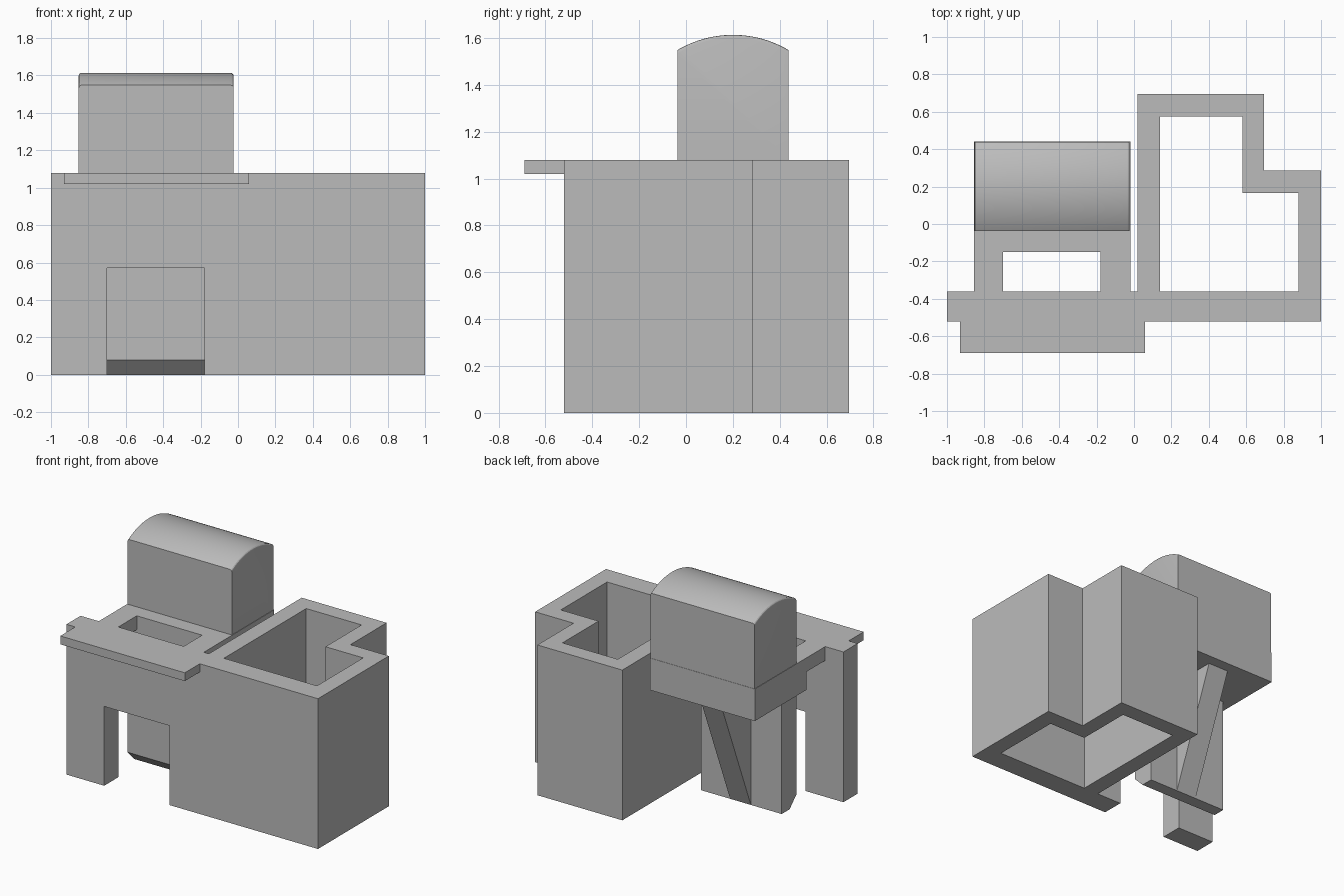
import bpy
import bmesh
import math
from mathutils import Vector

cube = bpy.data.objects.get("Cube")
if cube:
    bpy.data.objects.remove(cube, do_unlink=True)

# Single plain grey
grey = bpy.data.materials.new("plain grey")
grey.use_nodes = True
colour = (0.5, 0.5, 0.5, 1)
grey.diffuse_color = colour
grey.node_tree.nodes["Principled BSDF"].inputs["Base Color"].default_value = colour


def finish(name, bm):
    bmesh.ops.recalc_face_normals(bm, faces=bm.faces[:])
    mesh = bpy.data.meshes.new(name)
    bm.to_mesh(mesh)
    bm.free()
    mesh.materials.append(grey)
    obj = bpy.data.objects.new(name, mesh)
    bpy.context.collection.objects.link(obj)
    return obj


def prism(bm, profile, axis, start, end):
    """Extrude a 2D profile along an axis; profile holds the other two coordinates."""
    verts = []
    for p in profile:
        co = list(p)
        co.insert(axis, start)
        verts.append(bm.verts.new(co))
    face = bm.faces.new(verts)
    out = bmesh.ops.extrude_face_region(bm, geom=[face])
    move = Vector((0, 0, 0))
    move[axis] = end - start
    new = [g for g in out["geom"] if isinstance(g, bmesh.types.BMVert)]
    bmesh.ops.translate(bm, verts=new, vec=move)


def part(name, profile, axis, start, end):
    bm = bmesh.new()
    prism(bm, profile, axis, start, end)
    return finish(name, bm)


def rect(a0, a1, b0, b1):
    return [(a0, b0), (a1, b0), (a1, b1), (a0, b1)]


TOP = 1.08
DOOR_L, DOOR_R = -0.70, -0.18

# Front wall with doorway
part("front_wall", [(-1, 0), (DOOR_L, 0), (DOOR_L, 0.57), (DOOR_R, 0.57),
                    (DOOR_R, 0), (0.02, 0), (0.02, TOP), (-1, TOP)], 1, -0.52, -0.36)

# Stepped room, open above and below
outer = [(0.02, -0.52), (1, -0.52), (1, 0.285), (0.695, 0.285), (0.695, 0.695), (0.02, 0.695)]
inner = [(0.14, -0.36), (0.88, -0.36), (0.88, 0.165), (0.58, 0.165), (0.58, 0.575), (0.14, 0.575)]
bm = bmesh.new()
rings = [[bm.verts.new((x, y, z)) for x, y in loop]
         for loop, z in ((outer, 0), (outer, TOP), (inner, TOP), (inner, 0))]
for r in range(4):
    a, b = rings[r], rings[(r + 1) % 4]
    for i in range(6):
        j = (i + 1) % 6
        bm.faces.new((a[i], a[j], b[j], b[i]))
finish("stepped_room", bm)

# Ledge over the doorway
part("front_ledge", rect(-0.93, 0.06, -0.69, -0.52), 2, 1.02, TOP)

# Deck arms either side of the opening
for name, x0, x1 in (("deck_arm_right", -0.855, DOOR_L), ("deck_arm_left", DOOR_R, -0.02)):
    part(name, rect(x0, x1, -0.36, -0.15), 2, 0.98, TOP)

# Base block under the arched box
part("base_block", rect(-0.855, -0.02, -0.15, 0.44), 2, 0.85, TOP)

# Arched box with softened roof ends
y0, y1, spring, rise, steps = -0.037, 0.438, 1.548, 0.065, 24
half = (y1 - y0) / 2
radius = (half ** 2 + rise ** 2) / (2 * rise)
sweep = math.asin(half / radius)
mid = (y0 + y1) / 2
centre = spring + rise - radius
arch = []
for i in range(steps + 1):
    t = sweep * (1 - 2 * i / steps)
    arch.append((mid + radius * math.sin(t), centre + radius * math.cos(t)))
bm = bmesh.new()
prism(bm, [(y0, TOP), (y1, TOP)] + arch, 0, -0.852, -0.023)
ends = [e for e in bm.edges
        if abs(e.verts[0].co.x - e.verts[1].co.x) < 1e-4
        and min(v.co.z for v in e.verts) > spring - 0.001]
bmesh.ops.bevel(bm, geom=ends, offset=0.014, segments=3, profile=0.5, affect="EDGES")
box = finish("arched_box", bm)
bpy.ops.object.select_all(action="DESELECT")
box.select_set(True)
bpy.context.view_layer.objects.active = box
bpy.ops.object.shade_smooth_by_angle(angle=math.radians(25))

# Support panel with chamfered toe
part("support_panel", [(-0.15, 0.08), (-0.07, 0), (0.02, 0), (0.02, 0.85), (-0.15, 0.85)],
     0, -0.775, -0.135)

# Tapered rib behind the panel
part("support_rib", [(0.02, 0), (0.36, 0.85), (0.02, 0.85)], 0, -0.53, -0.365)
